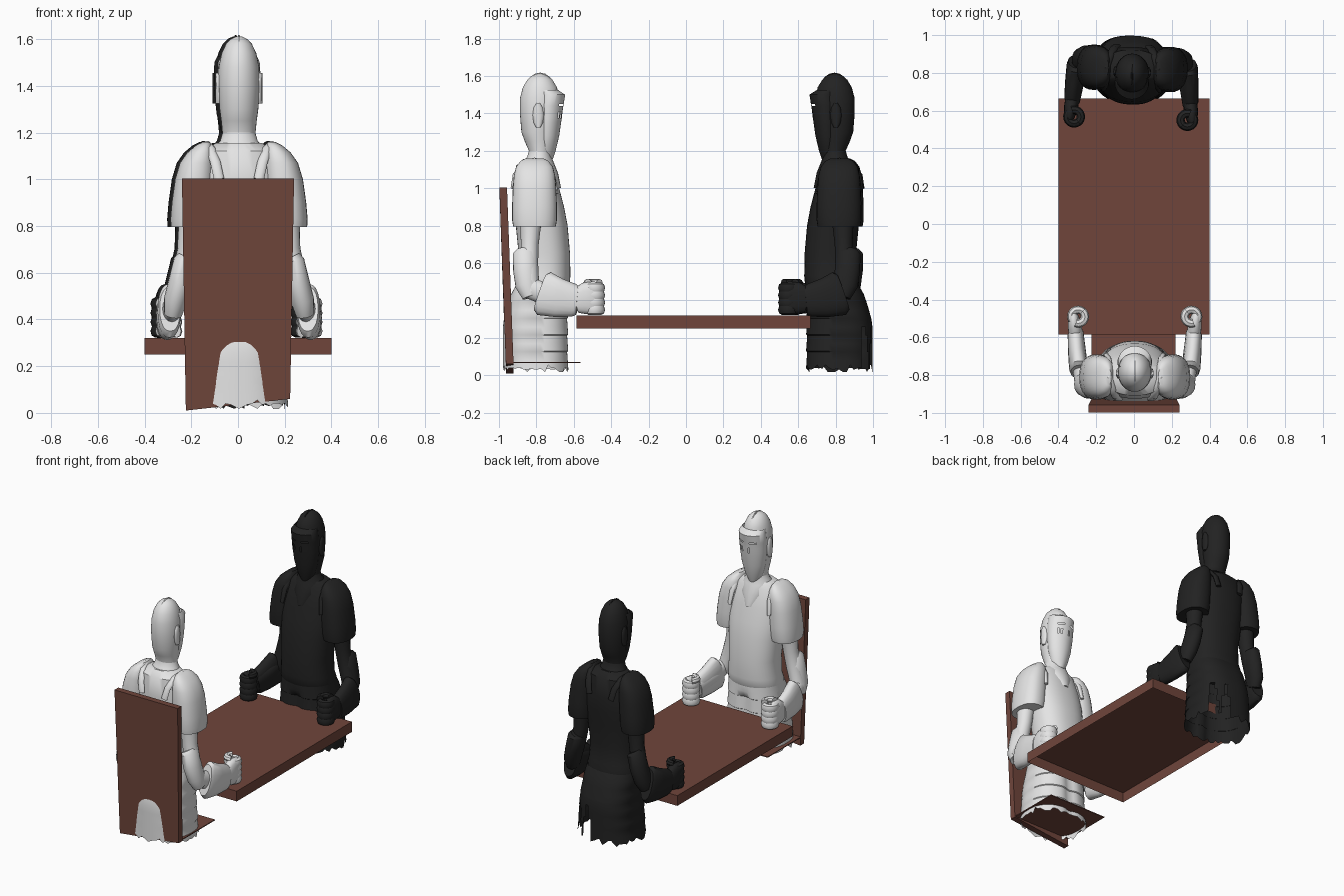
import bpy, bmesh, math, random
from mathutils import Vector, Matrix

random.seed(4)
if "Cube" in bpy.data.objects:
    bpy.data.objects.remove(bpy.data.objects["Cube"])


def material(name, rgb):
    m = bpy.data.materials.new(name)
    m.use_nodes = True
    m.diffuse_color = (*rgb, 1)
    bsdf = m.node_tree.nodes["Principled BSDF"]
    bsdf.inputs["Base Color"].default_value = (*rgb, 1)
    bsdf.inputs["Roughness"].default_value = 0.7
    return m


WHITE = material("pale_steel", (0.78, 0.78, 0.78))
BLACK = material("black_steel", (0.016, 0.016, 0.016))
BROWN = material("brown_wood", (0.16, 0.06, 0.044))
made = []


def finish(name, bm, mat, matrix=Matrix()):
    bmesh.ops.recalc_face_normals(bm, faces=bm.faces[:])
    bm.transform(matrix)
    mesh = bpy.data.meshes.new(name)
    bm.to_mesh(mesh)
    bm.free()
    mesh.materials.append(mat)
    ob = bpy.data.objects.new(name, mesh)
    bpy.context.collection.objects.link(ob)
    made.append(ob)


def tube(pts, n=24, power=2.0, cap=(True, True), level=False):
    """Skin superellipse rings along a path of (x, y, z, rx, ry)."""
    bm = bmesh.new()
    pos = [Vector(p[:3]) for p in pts]
    rings = []
    for i, p in enumerate(pts):
        t = (pos[min(i + 1, len(pos) - 1)] - pos[max(i - 1, 0)]).normalized()
        if level:
            t = Vector((0, 0, 1))
        u = Vector((1, 0, 0))
        u = (u - t * u.dot(t)).normalized()
        v = t.cross(u)
        ring = []
        for k in range(n):
            a = math.tau * k / n
            c, s = math.cos(a), math.sin(a)
            c = math.copysign(abs(c) ** (2 / power), c)
            s = math.copysign(abs(s) ** (2 / power), s)
            ring.append(bm.verts.new(pos[i] + u * c * p[3] + v * s * p[4]))
        rings.append(ring)
    for a, b in zip(rings, rings[1:]):
        for k in range(n):
            j = (k + 1) % n
            bm.faces.new((a[k], a[j], b[j], b[k]))
    if cap[0]:
        bm.faces.new(rings[0][::-1])
    if cap[1]:
        bm.faces.new(rings[-1])
    return bm


def body(rows, **kw):
    """Vertical skin from rows of (z, front, back, half width)."""
    return tube([(0, (f + b) / 2, z, w, (f - b) / 2) for z, f, b, w in rows],
                level=True, **kw)


def knight(tag, mat, matrix, reach, flare, torn):
    def add(part, bm):
        finish(f"{tag}_{part}", bm, mat, matrix)

    # Helmet skull, low comb and visor
    add("helmet", body([(1.14, .06, -.05, .068), (1.2, .07, -.05, .071),
                        (1.25, .08, -.072, .076), (1.3, .09, -.09, .083),
                        (1.4, .105, -.098, .09), (1.48, .112, -.098, .087),
                        (1.54, .1, -.082, .074), (1.58, .075, -.058, .055),
                        (1.6, .05, -.033, .035), (1.612, .02, -.005, .01)], n=32))
    comb = [(0, .01 + .094 * math.cos(a), 1.46 + .152 * math.sin(a), .005, .006)
            for a in (math.pi * k / 12 for k in range(3, 12))]
    add("helmet_comb", tube(comb, n=8))
    visor = body([(1.155, .078, 0, .035), (1.2, .093, -.01, .06),
                  (1.28, .112, -.015, .08), (1.35, .122, -.018, .088),
                  (1.375, .126, -.018, .09), (1.41, .13, -.018, .091),
                  (1.44, .134, -.018, .092), (1.45, .136, -.018, .092),
                  (1.5, .144, -.015, .089), (1.525, .105, -.01, .078)],
                 n=48, power=1.9, cap=(True, False))
    # Breathing holes and eye slits
    holes = []
    for f in visor.faces:
        c = f.calc_center_median()
        k = round(math.degrees(math.atan2(c.x, c.y - .06)) / 7.5)
        slit = 1.44 < c.z < 1.45 and .02 < abs(c.x) < .06
        breath = 1.375 < c.z < 1.41 and .01 < abs(c.x) < .06 and k % 3 == 1
        if c.y > .07 and (slit or breath):
            holes.append(f)
    bmesh.ops.delete(visor, geom=holes, context="FACES")
    add("visor", visor)

    # Gorget, breastplate and back plate
    add("gorget", body([(1.0, .122, -.1, .05), (1.08, .106, -.115, .11),
                        (1.14, .082, -.085, .1), (1.165, .072, -.06, .08),
                        (1.2, .068, -.05, .07)], n=32))
    add("cuirass", body([(1.155, .06, -.08, .1), (1.12, .08, -.118, .15),
                         (1.0, .112, -.134, .18), (.9, .138, -.13, .185),
                         (.8, .157, -.12, .18), (.65, .17, -.105, .168),
                         (.53, .172, -.11, .17), (.49, .168, -.122, .178),
                         (.46, .155, -.12, .172)], n=40, power=2.3))

    # Skirt of shallow front lames, parted at the middle, with a ragged hem
    rows = []
    lames = 5
    for i in range(lames):
        for u, out in ((i, -.003), (i + .5, 0), (i + .95, .003)):
            t = u / lames
            back = .12 + (flare - .12) * min(1, t * 2.2) ** .7
            rows.append((.48 - .445 * t, .162 + out, -back, .176 + .034 * t + out / 2))
    skirt = body(rows, n=64, power=2.5, cap=(False, False))
    for v in skirt.verts:
        if v.co.z < .05:
            v.co.z += random.choice((-.022, -.01, -.005, 0, 0, .015))
        if v.co.y > 0 and v.co.z < .42:
            v.co.y -= .02 * math.exp(-(v.co.x / .035) ** 2)
    if torn:
        rip = []
        for f in skirt.faces:
            c = f.calc_center_median()
            if c.y < -.08 and -.17 < c.x < -.01 and c.z < .16 + .12 * math.sin(c.x * 75):
                rip.append(f)
        bmesh.ops.delete(skirt, geom=rip, context="FACES")
    add("skirt", skirt)

    for s, side in ((1, "left"), (-1, "right")):
        def limb(part, pts, **kw):
            add(f"{side}_{part}", tube([(s * p[0], *p[1:]) for p in pts], **kw))

        # Round visor pivot
        limb("visor_pivot", [(.086, 0, z, .014, r) for z, r in
                             ((1.325, .012), (1.35, .025), (1.39, .03),
                              (1.43, .025), (1.455, .01))], n=12)
        # Shoulder plate with raised inner flange
        limb("pauldron", [(.14, -.02, 1.16, .015, .045), (.15, -.02, 1.145, .035, .075),
                          (.163, -.02, 1.115, .058, .098), (.177, -.02, 1.07, .076, .11),
                          (.188, -.02, 1.0, .086, .116), (.198, -.02, .9, .09, .12),
                          (.204, -.02, .83, .09, .12), (.206, -.02, .795, .086, .114)],
             n=28, power=2.3, level=True)
        limb("pauldron_flange", [(.085, -.138, 1.0, .022, .01), (.1, -.125, 1.07, .022, .012),
                                 (.12, -.08, 1.13, .02, .012), (.138, -.02, 1.152, .018, .012),
                                 (.138, .04, 1.13, .018, .012), (.142, .08, 1.06, .018, .012),
                                 (.15, .098, .97, .012, .01)], n=10)
        # Upper arm, elbow plate and forearm
        limb("upper_arm", [(.205, -.04, .84, .055, .06), (.215, -.045, .7, .048, .048),
                           (.235, -.05, .6, .05, .05), (.265, -.05, .5, .05, .055),
                           (.28, -.035, .44, .042, .05)], n=18)
        limb("elbow_plate", [(.222, -.07, .665, .04, .05), (.23, -.07, .65, .05, .066),
                             (.25, -.068, .56, .052, .066), (.272, -.06, .48, .05, .062),
                             (.282, -.04, .42, .038, .045)], n=20)
        limb("forearm", [(.28, -.06, .47, .036, .055), (.292, .05, .43, .042, .06),
                         (.308, reach - .08, .4, .036, .06)], n=16)
        # Flared cuff with a slanted opening
        limb("gauntlet_cuff", [(.295, reach - .29, .444, .044, .1),
                               (.298, reach - .27, .437, .05, .12),
                               (.307, reach - .19, .413, .046, .104),
                               (.313, reach - .11, .4, .042, .088),
                               (.315, reach - .09, .398, .04, .076)], n=20, power=2.3)
        limb("hand", [(.312, reach - .1, .397, .036, .066), (.317, reach - .05, .41, .038, .085),
                      (.325, reach, .412, .029, .09), (.326, reach + .03, .41, .015, .07)],
             n=16, power=2.5)

        # Curled fingers around a hollow grip
        def curl(part, z, height, a0, a1):
            bm = bmesh.new()
            rows = []
            for k in range(15):
                a = math.radians(a0 + (a1 - a0) * k / 14)
                out = Vector((math.cos(a), math.sin(a), 0))
                row = []
                for q in range(8):
                    b = math.tau * q / 8
                    p = Vector((.3, reach, z)) + out * (.036 + .022 * math.cos(b))
                    p.z += height * math.sin(b)
                    p.x *= s
                    row.append(bm.verts.new(p))
                rows.append(row)
            for a, b in zip(rows, rows[1:]):
                for q in range(8):
                    bm.faces.new((a[q], a[(q + 1) % 8], b[(q + 1) % 8], b[q]))
            bm.faces.new(rows[0])
            bm.faces.new(rows[-1][::-1])
            add(f"{side}_{part}", bm)

        for k in range(4):
            curl(f"finger_{k + 1}", .35 + .039 * k, .028, -60, 205)
        curl("thumb", .495, .02, 290, 130)


knight("white", WHITE, Matrix.Translation((.004, -.79, 0)), .3, .189, False)
knight("black", BLACK, Matrix.Translation((-.01, .804, 0)) @ Matrix.Rotation(math.pi - .03, 4, "Z"),
       .245, .193, True)


def box(x0, x1, y0, y1, z0, z1):
    bm = bmesh.new()
    bmesh.ops.create_cube(bm, size=1)
    for v in bm.verts:
        v.co = ((x0 + x1) / 2 + v.co.x * (x1 - x0), (y0 + y1) / 2 + v.co.y * (y1 - y0),
                (z0 + z1) / 2 + v.co.z * (z1 - z0))
    return bm


# Table, hollow underneath
table = box(-.4, .4, -.585, .665, .25, .32)
bmesh.ops.delete(table, geom=[f for f in table.faces if f.calc_center_median().z < .26],
                 context="FACES")
finish("table", table, BROWN)

# Leaning chair back, tapered and cut aslant at its foot
back = box(-.24, .24, -.998, -.957, 0, 1.003)
for v in back.verts:
    if v.co.z < .5:
        v.co.x *= .93
        v.co.y += .035
        v.co.z = .01 if v.co.x < 0 else .06
finish("chair_back", back, BROWN)
finish("chair_seat", box(-.225, .22, -.935, -.565, .064, .07), BROWN)

# Soft shading with crisp plate edges
bpy.ops.object.select_all(action="DESELECT")
for ob in made:
    ob.select_set(True)
bpy.context.view_layer.objects.active = made[0]
bpy.ops.object.shade_smooth_by_angle(angle=math.radians(40))
